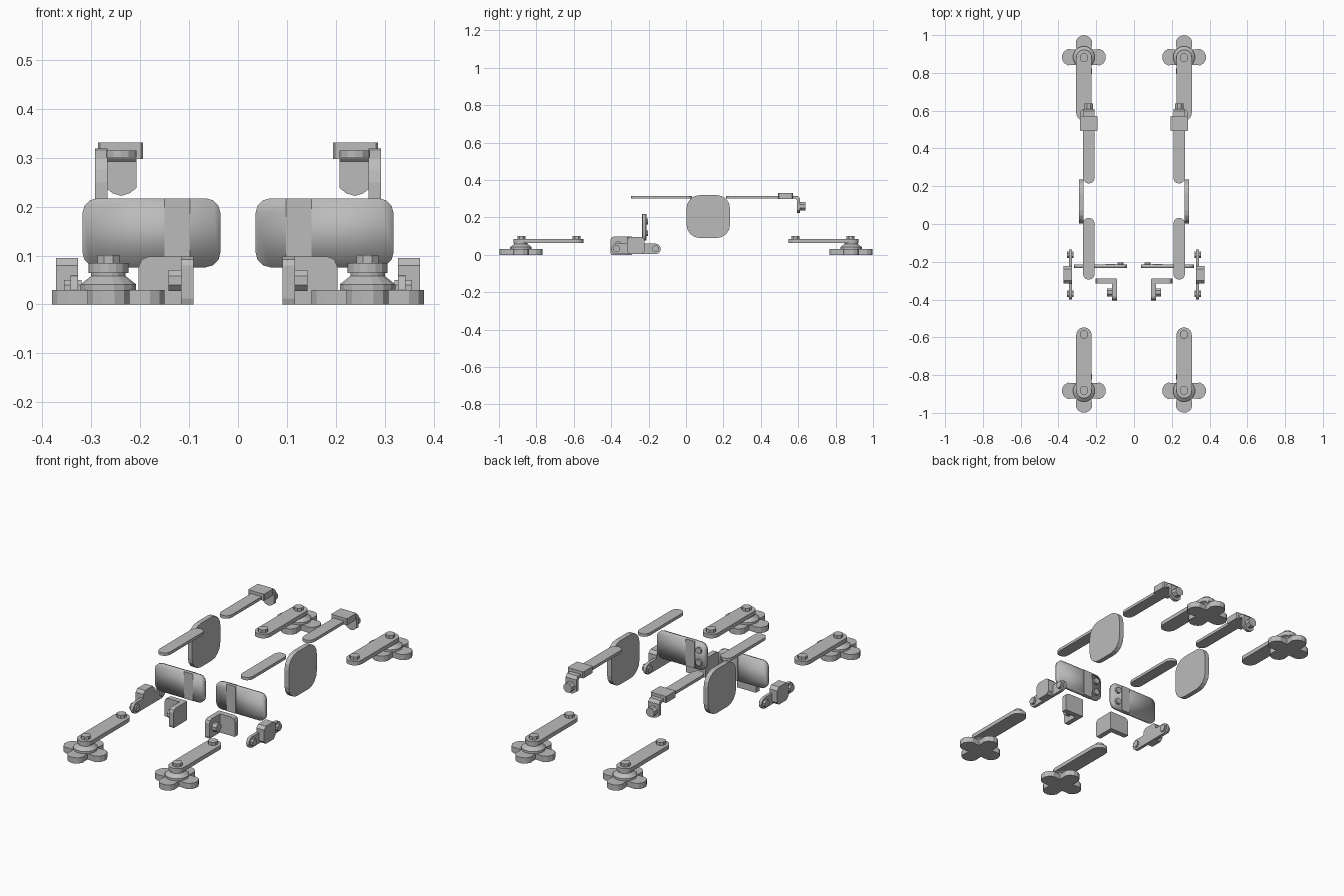
import bpy, bmesh
from math import sin, cos, pi, radians

cube = bpy.data.objects.get("Cube")
if cube:
    bpy.data.objects.remove(cube, do_unlink=True)

grey = bpy.data.materials.new("plain_grey")
grey.use_nodes = True
tone = (0.5, 0.5, 0.5, 1)
grey.diffuse_color = tone
grey.node_tree.nodes["Principled BSDF"].inputs["Base Color"].default_value = tone


def loft(name, rings, axis, s=1, t=1, smooth=False):
    """Join (outline, level) rings along an axis, mirrored by s in x and t in y."""
    bm = bmesh.new()
    loops = []
    for pts, h in rings:
        loop = []
        for a, b in pts:
            x, y, z = {"x": (h, a, b), "y": (a, h, b), "z": (a, b, h)}[axis]
            loop.append(bm.verts.new((s * x, t * y, z)))
        loops.append(loop)
    n = len(loops[0])
    for low, high in zip(loops, loops[1:]):
        for i in range(n):
            j = (i + 1) % n
            bm.faces.new((low[i], low[j], high[j], high[i]))
    bm.faces.new(loops[0])
    bm.faces.new(loops[-1])
    bmesh.ops.recalc_face_normals(bm, faces=bm.faces)
    for f in bm.faces:
        f.smooth = smooth
    me = bpy.data.meshes.new(name)
    bm.to_mesh(me)
    bm.free()
    me.materials.append(grey)
    ob = bpy.data.objects.new(name, me)
    bpy.context.collection.objects.link(ob)
    return ob


def prism(name, pts, axis, lo, hi, s=1, t=1, smooth=False):
    return loft(name, [(pts, lo), (pts, hi)], axis, s, t, smooth)


def ring(cx, cy, r, n=8):
    return [(cx + r * cos(2 * pi * (i + .5) / n), cy + r * sin(2 * pi * (i + .5) / n))
            for i in range(n)]


def rounded(x0, x1, y0, y1, r, seg=3):
    """Rectangle outline with rounded corners."""
    pts = []
    corners = ((x1 - r, y1 - r), (x0 + r, y1 - r), (x0 + r, y0 + r), (x1 - r, y0 + r))
    for k, (cx, cy) in enumerate(corners):
        for i in range(seg + 1):
            a = pi / 2 * (k + i / seg)
            p = (cx + r * cos(a), cy + r * sin(a))
            if not pts or abs(p[0] - pts[-1][0]) + abs(p[1] - pts[-1][1]) > 1e-5:
                pts.append(p)
    return pts


def clover(cx, cy):
    """Four-petal outline."""
    side = [(.04, -.04), (.085, -.043), (.104, -.032), (.115, -.012)]
    petal = side + [(a, -b) for a, b in side[:0:-1]]
    pts = []
    for k in range(4):
        c, d = round(cos(k * pi / 2)), round(sin(k * pi / 2))
        pts += [(cx + a * c - b * d, cy + a * d + b * c) for a, b in petal]
    return pts


for s, side in ((1, "left"), (-1, "right")):
    # Clover feet with a conical hub and a pivoting link
    for t, end in ((1, "rear"), (-1, "front")):
        tag = f"{end}_{side}"
        prism("foot_" + tag, clover(.265, .883), "z", 0, .03, s, t)
        loft("hub_" + tag, [(ring(.265, .883, r, 16), z) for r, z in
             ((.058, .03), (.058, .041), (.036, .058), (.036, .066))], "z", s, t)
        prism("link_" + tag, rounded(.224, .306, .547, .923, .0409, 4), "z", .064, .085, s, t)
        for y, part in ((.88, "hub_bolt_"), (.585, "link_bolt_")):
            prism(part + tag, ring(.265, y, .024), "z", .085, .101, s, t)

    # Upper straps, the rear one with a clamp and a folded tab
    strap = {"front": (-.295, .033), "rear": (.214, .56)}
    for end, (y0, y1) in strap.items():
        prism(f"{end}_strap_{side}", rounded(.208, .27, y0, y1, .0309, 3), "z", .3, .315, s)
    prism("clamp_" + side, rounded(.194, .286, .492, .572, .004, 1), "z", .297, .331, s)
    prism("strap_bend_" + side, [(.56, .3), (.585, .3), (.593, .292), (.593, .27), (.61, .27),
          (.61, .3), (.597, .315), (.56, .315)], "x", .208, .27, s)
    prism("strap_tab_" + side, [(.208, .28), (.208, .238), (.222, .227), (.239, .222),
          (.256, .227), (.27, .238), (.27, .28)], "y", .593, .61, s)
    prism("tab_bolt_" + side, ring(.239, .26, .025), "y", .61, .638, s)

    # Upright side shield
    prism("side_shield_" + side, rounded(.003, .235, .09, .319, .07, 4), "x", .267, .292, s)

    # Soft-edged front panel with a flat band and two bolts behind
    prism("front_panel_" + side, rounded(.036, .318, .076, .217, .03, 3), "y", -.232, -.214, s,
          smooth=True)
    prism("panel_band_" + side, rounded(.098, .15, .076, .217, .001, 1), "y", -.234, -.212, s)
    for z in (.115, .178):
        prism("panel_bolt_" + side, ring(.072, z, .017), "y", -.214, -.203, s)

    # Outer bracket: slotted bar, block and two bolts
    prism("outer_bar_" + side, rounded(-.4, -.135, .003, .06, .0284, 3), "x", .327, .343, s)
    prism("outer_block_" + side, rounded(-.315, -.222, .003, .095, .015, 1), "x", .327, .372, s)
    for y in (-.37, -.163):
        prism("outer_bolt_" + side, ring(y, .032, .019), "x", .32, .356, s)

    # Inner angle bracket with a bolt
    prism("angle_plate_" + side, [(.093, 0), (.203, 0), (.203, .078), (.197, .092), (.183, .098),
          (.093, .098)], "y", -.316, -.288, s)
    prism("angle_leg_" + side, [(-.29, 0), (-.4, 0), (-.404, .012), (-.404, .08), (-.398, .092),
          (-.385, .098), (-.29, .098)], "x", .091, .117, s)
    prism("angle_bolt_" + side, ring(-.362, .049, .023), "x", .117, .142, s)
